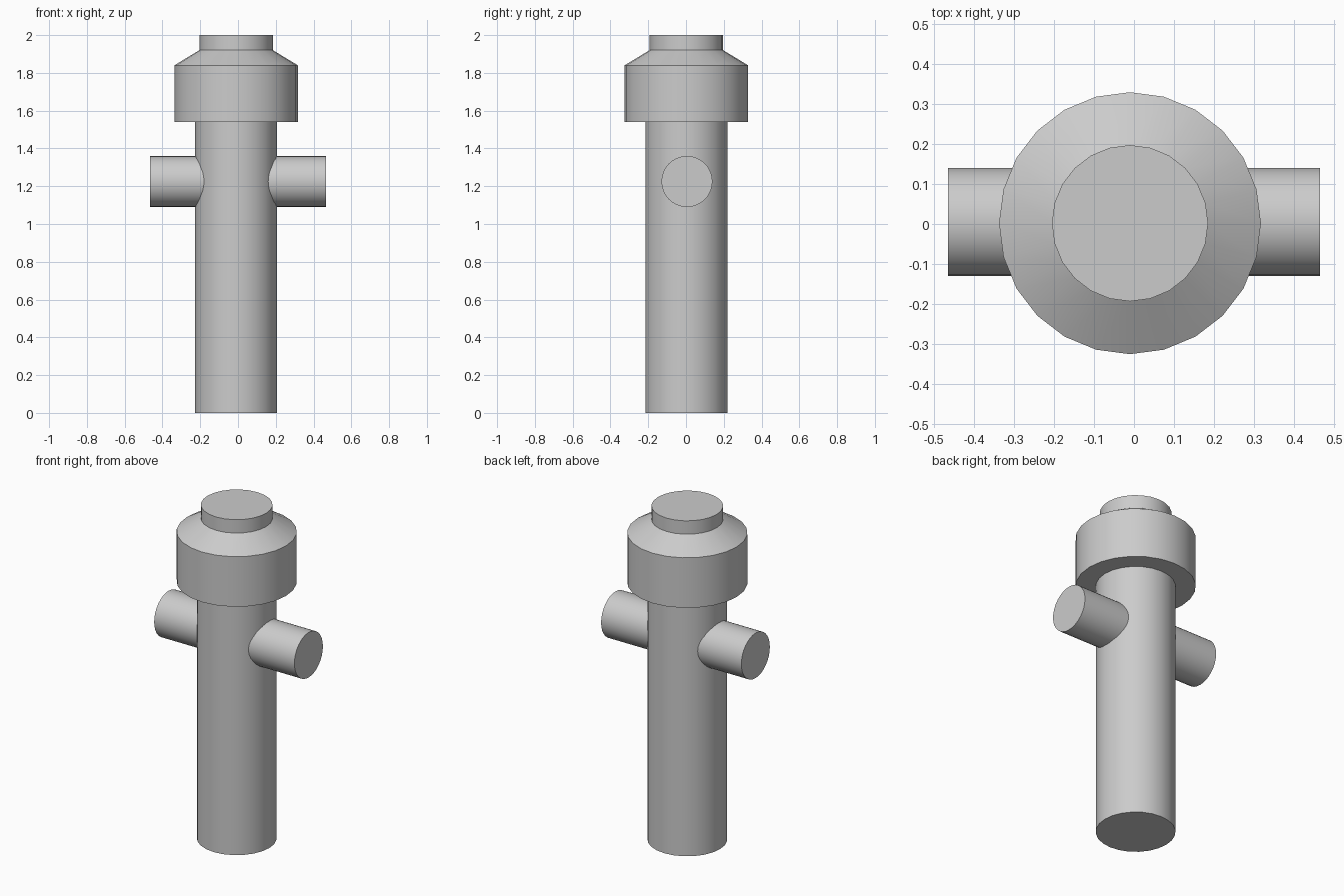
import bpy
import math
from mathutils import Matrix

cube = bpy.data.objects.get("Cube")
if cube:
    bpy.data.objects.remove(cube, do_unlink=True)

# Single plain grey
GREY = (0.6, 0.6, 0.6, 1.0)
grey = bpy.data.materials.new("plain grey")
grey.use_nodes = True
grey.diffuse_color = GREY
grey.node_tree.nodes["Principled BSDF"].inputs["Base Color"].default_value = GREY


def lathe(name, profile, sides, matrix):
    """Closed solid of revolution about local z from (radius, height) rings."""
    verts, faces = [], []
    for radius, height in profile:
        for i in range(sides):
            a = math.tau * i / sides
            verts.append((radius * math.cos(a), radius * math.sin(a), height))
    for ring in range(len(profile) - 1):
        low, high = ring * sides, (ring + 1) * sides
        for i in range(sides):
            j = (i + 1) % sides
            faces.append((low + i, low + j, high + j, high + i))
    faces.append(tuple(reversed(range(sides))))
    faces.append(tuple(range(len(verts) - sides, len(verts))))
    mesh = bpy.data.meshes.new(name)
    mesh.from_pydata(verts, [], faces)
    mesh.transform(matrix)
    mesh.materials.append(grey)
    obj = bpy.data.objects.new(name, mesh)
    bpy.context.collection.objects.link(obj)
    bpy.ops.object.select_all(action="DESELECT")
    obj.select_set(True)
    bpy.context.view_layer.objects.active = obj
    bpy.ops.object.shade_smooth_by_angle(angle=math.radians(25))
    return obj


# Upright post with overhanging collar, sloped shoulder and top stub
COLUMN_X = -0.01
lathe("post_and_cap",
      [(0.217, 0), (0.217, 1.54), (0.327, 1.54), (0.327, 1.84),
       (0.195, 1.92), (0.195, 2.0)],
      24, Matrix.Translation((COLUMN_X, 0.002, 0)))

# Side outlets, rooted inside the post
for name, side in (("left_outlet", 1), ("right_outlet", -1)):
    turn = Matrix.Rotation(side * math.pi / 2, 4, "Y")
    place = Matrix.Translation((0, 0.005, 1.225))
    lathe(name, [(0.135, 0.08), (0.135, 0.465)], 32, place @ turn)
